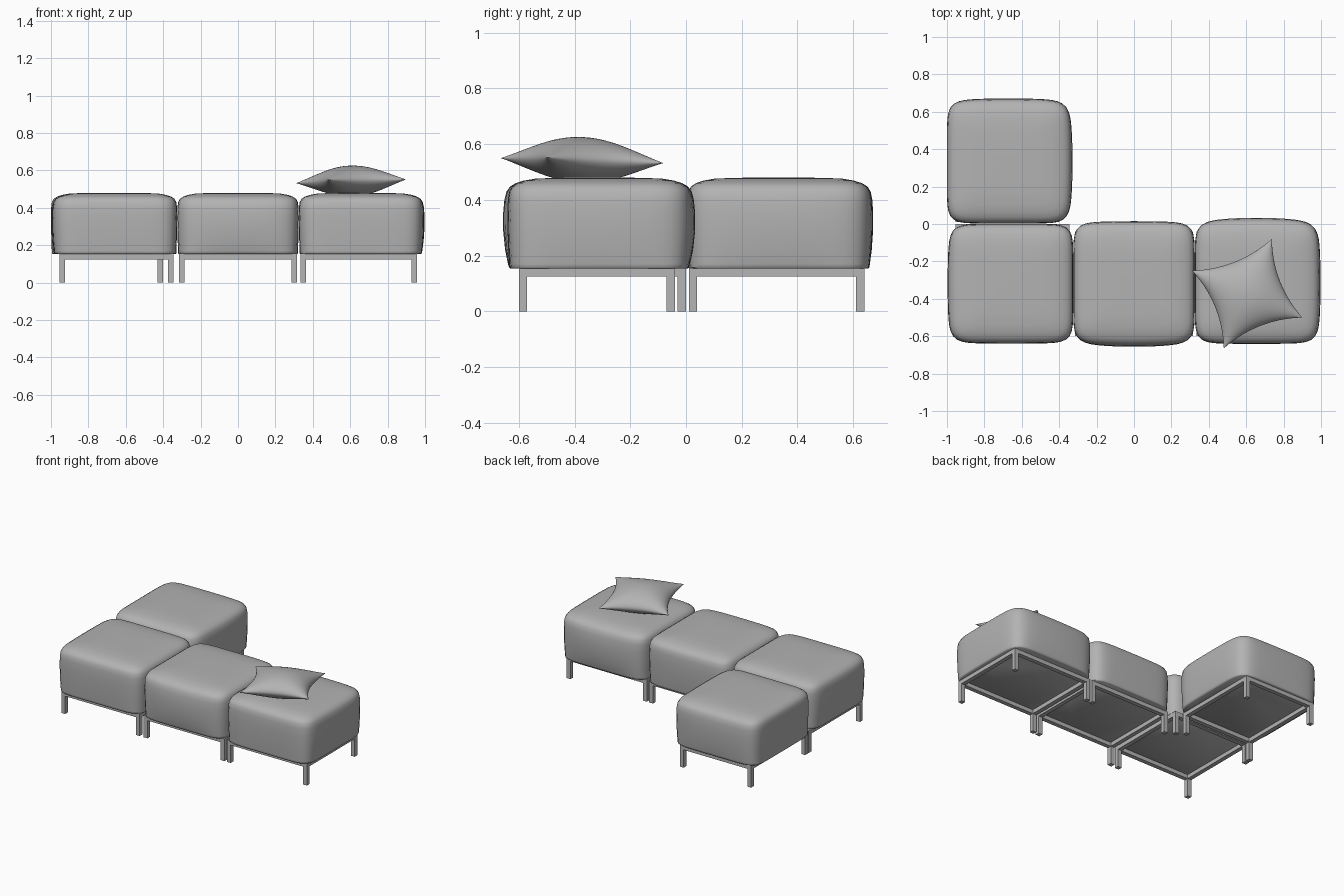
import bpy, bmesh, math
from mathutils import Vector

if "Cube" in bpy.data.objects:
    bpy.data.objects.remove(bpy.data.objects["Cube"])


def material(name, c):
    m = bpy.data.materials.new(name)
    m.diffuse_color = (c, c, c, 1)
    m.use_nodes = True
    m.node_tree.nodes["Principled BSDF"].inputs["Base Color"].default_value = m.diffuse_color
    return m


FABRIC = material("grey fabric", 0.45)
METAL = material("grey metal", 0.46)


def finish(bm, name, mat, angle=None):
    bmesh.ops.recalc_face_normals(bm, faces=bm.faces)
    me = bpy.data.meshes.new(name)
    bm.to_mesh(me)
    bm.free()
    ob = bpy.data.objects.new(name, me)
    bpy.context.collection.objects.link(ob)
    me.materials.append(mat)
    if angle:
        bpy.ops.object.select_all(action='DESELECT')
        ob.select_set(True)
        bpy.context.view_layer.objects.active = ob
        bpy.ops.object.shade_smooth_by_angle(angle=math.radians(angle))
    return ob


# Cushion side profile: (scale of plan outline, height)
PROFILE = [(0.972, 0.153), (0.985, 0.157), (0.986, 0.17), (0.992, 0.22),
           (0.998, 0.29), (1.0, 0.35), (0.997, 0.40), (0.985, 0.43),
           (0.955, 0.448), (0.90, 0.46), (0.82, 0.469), (0.70, 0.476),
           (0.50, 0.479), (0.25, 0.480)]


def cushion(name, x0, x1, y0, y1, bulge):
    """Soft block; bulge = extra swell of left, right, front, back sides."""
    bm = bmesh.new()
    n, power = 96, 8
    cx, cy, hx, hy = (x0 + x1) / 2, (y0 + y1) / 2, (x1 - x0) / 2, (y1 - y0) / 2
    rings = []
    for s, z in PROFILE:
        swell = math.sin(math.pi * min(1, max(0, (z - 0.15) / 0.33))) ** 0.6
        ring = []
        for i in range(n):
            a = 2 * math.pi * (i + 0.5) / n
            c, d = math.cos(a), math.sin(a)
            r = (abs(c) ** power + abs(d) ** power) ** (-1 / power)
            u, v = c * r, d * r
            bx = bulge[1 if u > 0 else 0] * max(0, 1 - v * v) * abs(u) ** 3
            by = bulge[3 if v > 0 else 2] * max(0, 1 - u * u) * abs(v) ** 3
            x = u * hx * s + math.copysign(bx * swell, u)
            y = v * hy * s + math.copysign(by * swell, v)
            ring.append(bm.verts.new((cx + x, cy + y, z)))
        rings.append(ring)
    for lo, hi in zip(rings, rings[1:]):
        for i in range(n):
            j = (i + 1) % n
            bm.faces.new((lo[i], lo[j], hi[j], hi[i]))
    bm.faces.new(rings[0])
    bm.faces.new(rings[-1])
    finish(bm, name, FABRIC, 50)


def box(bm, x0, x1, y0, y1, z0, z1):
    res = bmesh.ops.create_cube(bm, size=1)
    for v in res["verts"]:
        v.co = Vector((x0 if v.co.x < 0 else x1, y0 if v.co.y < 0 else y1,
                       z0 if v.co.z < 0 else z1))


def frame(name, x0, x1, y0, y1):
    """Rectangular rail with four square legs."""
    bm = bmesh.new()
    w, zl, zt = 0.03, 0.125, 0.155
    for y in (y0, y1 - w):
        box(bm, x0, x1, y, y + w, zl, zt)
        for x in (x0, x1 - w):
            box(bm, x, x + w, y, y + w, 0, zl)
    for x in (x0, x1 - w):
        box(bm, x, x + w, y0 + w, y1 - w, zl, zt)
    finish(bm, name, METAL)


# Seat modules: name, cushion bounds, side swell, frame bounds
MODULES = [
    ("back_left", (-1.0, -0.345, 0.003, 0.66), (0, 0.017, 0, 0.012),
     (-0.955, -0.40, 0.01, 0.64)),
    ("corner", (-0.985, -0.325, -0.635, 0.0), (0.012, 0, 0.005, 0),
     (-0.955, -0.345, -0.60, 0.0)),
    ("middle", (-0.325, 0.325, -0.635, 0.007), (0, 0, 0.022, 0.008),
     (-0.315, 0.315, -0.60, -0.04)),
    ("right", (0.325, 0.985, -0.637, 0.01), (0, 0.013, 0.004, 0.024),
     (0.333, 0.957, -0.60, -0.04)),
]
for label, bounds, swell, base in MODULES:
    cushion(label + "_seat_cushion", *bounds, swell)
    frame(label + "_leg_frame", *base)


# Loose throw pillow with pointed corners and pinched edges
def pillow():
    A, B = Vector((0.31, -0.25, 0.532)), Vector((0.737, -0.08, 0.532))
    C, D = Vector((0.90, -0.50, 0.552)), Vector((0.48, -0.665, 0.55))
    n = 32
    bm = bmesh.new()
    for side in (1, -1):
        grid = []
        for i in range(n + 1):
            row = []
            for j in range(n + 1):
                u = math.sin(math.pi / 2 * (2 * i / n - 1))
                v = math.sin(math.pi / 2 * (2 * j / n - 1))
                p = u * (1 - 0.18 * (1 - v * v))
                q = v * (1 - 0.18 * (1 - u * u))
                s, t = (p + 1) / 2, (q + 1) / 2
                co = (D.lerp(C, s)).lerp(A.lerp(B, s), t)
                puff = max(0, (1 - u * u) * (1 - v * v)) ** 0.55
                co.z += side * (0.084 if side > 0 else 0.08) * puff
                co.z = max(co.z, 0.471)
                row.append(bm.verts.new(co))
            grid.append(row)
        for i in range(n):
            for j in range(n):
                bm.faces.new((grid[i][j], grid[i + 1][j],
                              grid[i + 1][j + 1], grid[i][j + 1]))
    bmesh.ops.remove_doubles(bm, verts=bm.verts, dist=0.0001)
    finish(bm, "throw_pillow", FABRIC, 50)


pillow()
